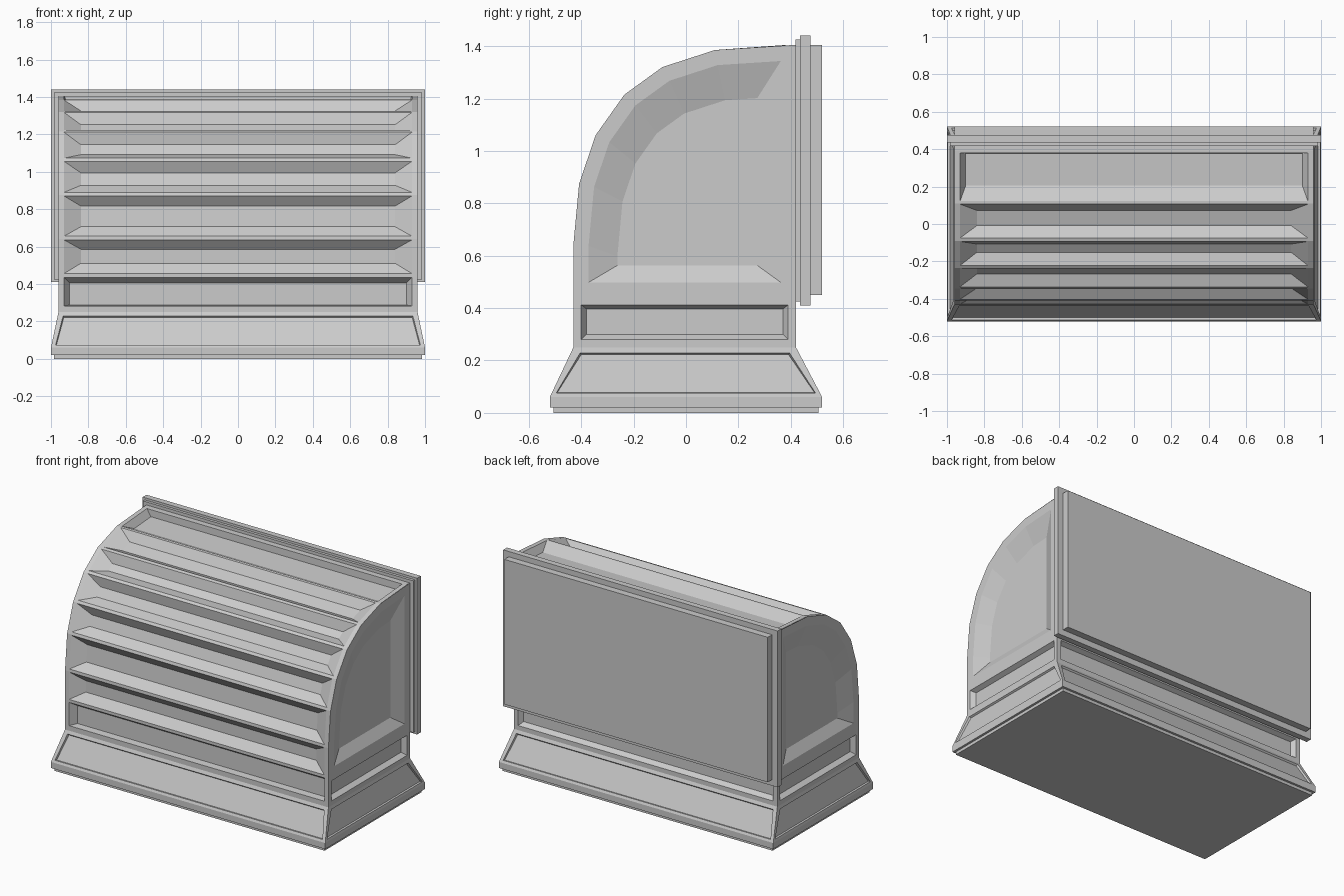
import bpy, bmesh
from mathutils import Vector as V

if "Cube" in bpy.data.objects:
    bpy.data.objects.remove(bpy.data.objects["Cube"])


def finish(name, bm):
    bmesh.ops.remove_doubles(bm, verts=bm.verts, dist=0.0005)
    me = bpy.data.meshes.new(name)
    bm.to_mesh(me)
    bm.free()
    ob = bpy.data.objects.new(name, me)
    bpy.context.collection.objects.link(ob)
    return ob


def panel(bm, a, b, c, d, rim, wall, depth):
    """Quad (seen from outside, lower-left first) with a recessed bevelled panel.
    rim and wall are (sideways, lower, upper) widths."""
    a, b, c, d = (V(p) for p in (a, b, c, d))
    u = (b - a).normalized()
    v = ((c + d) - (a + b)).normalized()
    n = u.cross(v)

    def inset(q, w, drop):
        s, lo, up = w
        return [q[0] + u * s + v * lo - n * drop, q[1] - u * s + v * lo - n * drop,
                q[2] - u * s - v * up - n * drop, q[3] + u * s - v * up - n * drop]
    outer = [a, b, c, d]
    mid = inset(outer, rim, 0)
    loops = [[bm.verts.new(p) for p in q] for q in (outer, mid, inset(mid, wall, depth))]
    for p, q in zip(loops, loops[1:]):
        for i in range(4):
            j = (i + 1) % 4
            bm.faces.new((p[i], p[j], q[j], q[i]))
    bm.faces.new(loops[-1])


def ring(hx, y0, y1, z):
    return [V((-hx, y0, z)), V((hx, y0, z)), V((hx, y1, z)), V((-hx, y1, z))]


def box(name, hx, y0, y1, z0, z1):
    bm = bmesh.new()
    bmesh.ops.create_cube(bm, size=1)
    for w in bm.verts:
        w.co = V((w.co.x * 2 * hx, (y0 + y1) / 2 + w.co.y * (y1 - y0),
                  (z0 + z1) / 2 + w.co.z * (z1 - z0)))
    return finish(name, bm)


# base: foot plate, edge band and sloped skirt with shallow panels
box("foot_plate", 0.985, -0.505, 0.505, 0, 0.02)
bm = bmesh.new()
r0, r1, r2 = ring(1, -.52, .52, .02), ring(1, -.52, .52, .06), ring(.96, -.43, .42, .25)
for i in range(4):
    j = (i + 1) % 4
    bm.faces.new([bm.verts.new(p) for p in (r0[i], r0[j], r1[j], r1[i])])
    panel(bm, r1[i], r1[j], r2[j], r2[i], (.025, .016, .022), (.004, .004, .004), .012)
bm.faces.new([bm.verts.new(p) for p in reversed(r0)])
finish("base_skirt", bm)

# hood body: curved front of louvre panels, from bottom to top
X, BACK, SPLIT = 0.96, 0.42, 0.44
front = [(-.43, .25), (-.43, SPLIT), (-.43, .64), (-.408, .875), (-.345, 1.06),
         (-.235, 1.215), (-.09, 1.32), (.11, 1.385), (.39, 1.405)]
bm = bmesh.new()
last = len(front) - 2
for i, ((y0, z0), (y1, z1)) in enumerate(zip(front, front[1:])):
    rim, wall = (.03, .016, .004), (.09, .055, .05)
    if i == 0:
        rim, wall = (.03, .033, .004), (.03, .005, .03)
    if i == last:
        rim, wall = (.03, .012, .01), (.03, .08, .005)
    panel(bm, (-X, y0, z0), (X, y0, z0), (X, y1, z1), (-X, y1, z1), rim, wall, .045)

# body sides: low band panel and large curved recess
low_rim, low_wall = (.03, .03, .028), (.02, .02, .015)
for s in (1, -1):
    ya, yb = (-.43, BACK) if s > 0 else (BACK, -.43)
    panel(bm, (s * X, ya, .25), (s * X, yb, .25), (s * X, yb, SPLIT), (s * X, ya, SPLIT),
          low_rim, low_wall, .03)
    outline = front[1:] + [(BACK, 1.405), (BACK, SPLIT)]
    if s > 0:
        outline = outline[::-1]
    side = bm.faces.new([bm.verts.new((s * X, y, z)) for y, z in outline if (y, z) != front[-1]])
    side.normal_update()
    if side.normal.x * s < 0:
        side.normal_flip()
    bmesh.ops.inset_individual(bm, faces=[side], thickness=.058, use_even_offset=True)
    bmesh.ops.inset_individual(bm, faces=[side], thickness=.1, depth=-.04, use_even_offset=True)
    for w in side.verts:
        w.co += V((0, .01, -.035))

# body back: low band panel, plain wall and top strip under the flange
panel(bm, (X, BACK, .25), (-X, BACK, .25), (-X, BACK, SPLIT), (X, BACK, SPLIT),
      low_rim, low_wall, .03)
for q in ([(X, BACK, SPLIT), (-X, BACK, SPLIT), (-X, BACK, 1.405), (X, BACK, 1.405)],
          [(-X, .39, 1.405), (X, .39, 1.405), (X, BACK, 1.405), (-X, BACK, 1.405)]):
    bm.faces.new([bm.verts.new(p) for p in q])
finish("hood_body", bm)

# back mounting flange in three steps
box("flange_gasket", .985, .418, .436, .425, 1.425)
box("flange_plate", 1, .436, .475, .41, 1.44)
box("flange_cover", .96, .475, .52, .45, 1.405)
